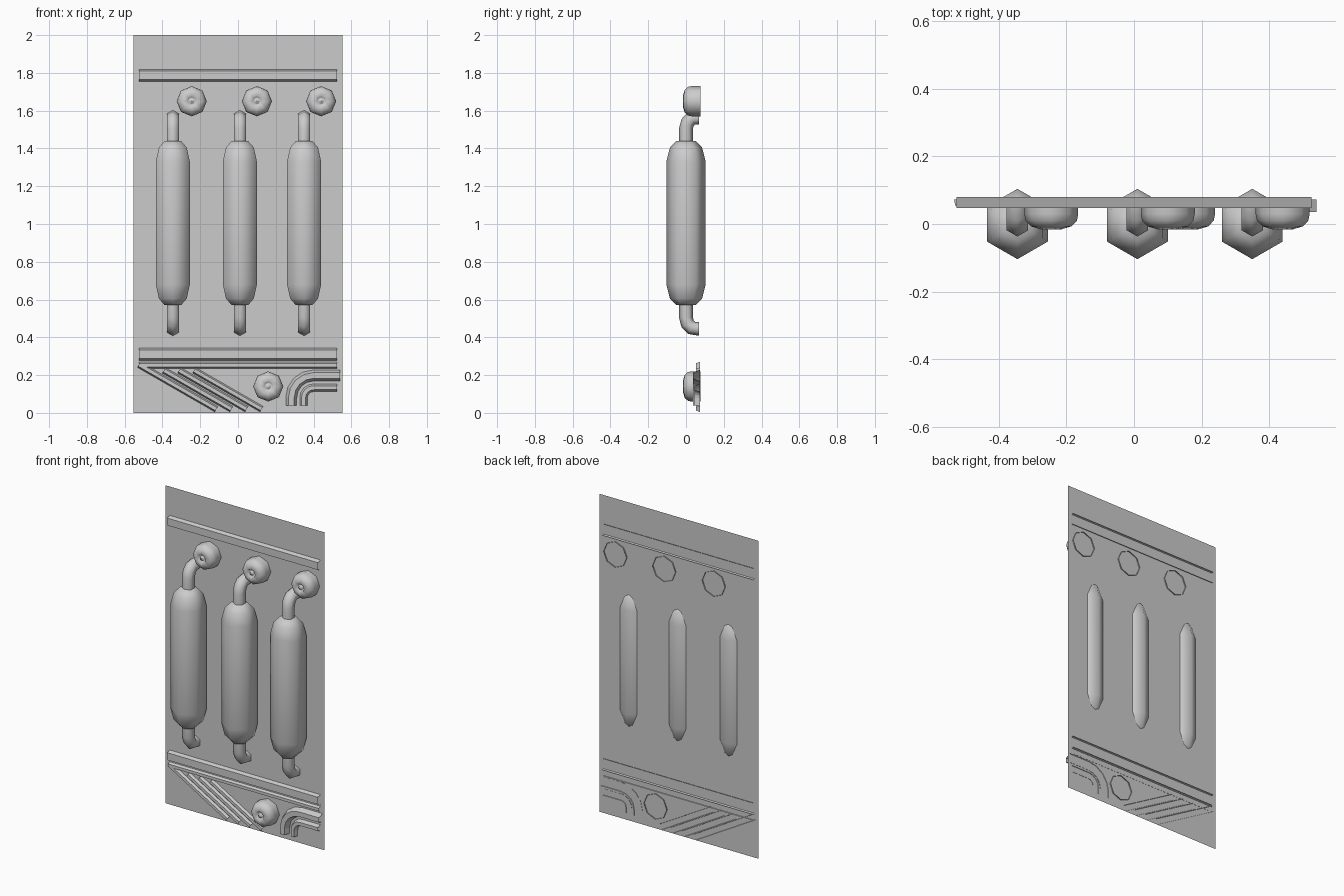
import bpy, bmesh
from math import sin, cos, pi
from mathutils import Vector

if "Cube" in bpy.data.objects:
    bpy.data.objects.remove(bpy.data.objects["Cube"])


def skin(name, rings, closed=True, smooth=False, cap=False):
    """Join a row of equal-length point rings into one surface."""
    bm = bmesh.new()
    rows = [[bm.verts.new(p) for p in ring] for ring in rings]
    n = len(rows[0])
    for a, b in zip(rows, rows[1:]):
        for i in range(n if closed else n - 1):
            j = (i + 1) % n
            bm.faces.new((a[i], a[j], b[j], b[i]))
    if cap:
        bm.faces.new(rows[0])
        bm.faces.new(rows[-1])
    bmesh.ops.recalc_face_normals(bm, faces=bm.faces)
    # open strips must face the front
    if not closed and sum(f.normal.y * f.calc_area() for f in bm.faces) > 0:
        bmesh.ops.reverse_faces(bm, faces=bm.faces)
    for f in bm.faces:
        f.smooth = smooth
    me = bpy.data.meshes.new(name)
    bm.to_mesh(me)
    bm.free()
    ob = bpy.data.objects.new(name, me)
    bpy.context.collection.objects.link(ob)
    return ob


def moulding(name, path, profile):
    """Sweep an open (offset, y) profile along an (x, z) path with mitred corners."""
    pts = [Vector(p) for p in path]
    rings = []
    for i, p in enumerate(pts):
        d0 = (p - pts[i - 1]).normalized() if i else None
        d1 = (pts[i + 1] - p).normalized() if i < len(pts) - 1 else None
        d0, d1 = d0 or d1, d1 or d0
        t = (d0 + d1).normalized()
        m = Vector((-t.y, t.x)) / t.dot(d0)
        rings.append([(p.x + m.x * o, y, p.y + m.y * o) for o, y in profile])
    return skin(name, rings, closed=False)


# back panel
skin("back_panel", [[(-.553, .07, 0), (.553, .07, 0)],
                    [(-.553, .07, 2), (.553, .07, 2)]], closed=False)

# hexagonal tanks with bent pipes at both ends
HEX = [pi / 2 + i * pi / 3 for i in range(6)]
TANK = [(.05, .435), (.085, .40), (.104, .325)]
PIPE = [(0, .41), (0, .50), (.008, .532), (.03, .555), (.07, .56)]
MID = 1.005
for k, x in enumerate((-.345, .01, .35)):
    prof = TANK + [(r, -h) for r, h in reversed(TANK)]
    skin(f"tank_{k}", [[(x + r * cos(a), r * sin(a), MID + h) for a in HEX]
                       for r, h in prof], smooth=True, cap=True)
    for label, s in (("upper", 1), ("lower", -1)):
        rings = []
        for i, (y, h) in enumerate(PIPE):
            b = i / (len(PIPE) - 1)
            ang = (0, 0, pi / 6, pi / 3, pi / 2)[i]
            # cross-section tilts from level to upright along the bend
            rings.append([(x + .037 * cos(a), y + .037 * sin(a) * cos(ang),
                           MID + s * (h - .037 * sin(a) * sin(ang))) for a in HEX])
        skin(f"{label}_pipe_{k}", rings, smooth=True)

# domed octagonal knobs with a recessed centre pin
KNOB = [(.08, .077), (.08, .03), (.076, .01), (.06, -.007), (.03, -.016),
        (.022, -.002), (.014, -.002), (.011, -.01), (.001, -.01)]
for k, (x, z) in enumerate(((-.245, 1.65), (.10, 1.65), (.44, 1.65), (.16, .14))):
    skin(f"knob_{k}", [[(x + r * cos(i * pi / 4), y, z + r * sin(i * pi / 4))
                        for i in range(8)] for r, y in KNOB], smooth=True)

# wide horizontal rails
RAIL = [(-.036, .08), (-.022, .047), (.024, .047), (.036, .08)]
for k, z in enumerate((1.786, .31)):
    moulding(f"rail_{k}", [(-.525, z), (.525, z)], RAIL)

# thin trim strip and diagonal slats
SLAT = [(-.018, .073), (-.009, .054), (.009, .054), (.018, .073)]
moulding("trim_strip", [(-.525, .252), (.525, .252)], SLAT)
for k in range(4):
    x = -.115 + .08 * k
    top = .255 if k == 0 else .225
    moulding(f"slat_{k}", [(x - (top - .02) * 1.74, top), (x, .02)], SLAT)

# concentric curved ducts in the lower right corner
for name, r, w, front, end in (("outer_duct", .118, .03, .036, .54),
                               ("inner_duct", .053, .021, .045, .525)):
    arc = [(.40 - r * cos(i * pi / 8), .08 + r * sin(i * pi / 8)) for i in range(5)]
    path = [(.40 - r, .04)] + arc + [(end, .08 + r)]
    moulding(name, path, [(-w, .073), (-w * .5, front), (w * .5, front), (w, .073)])
